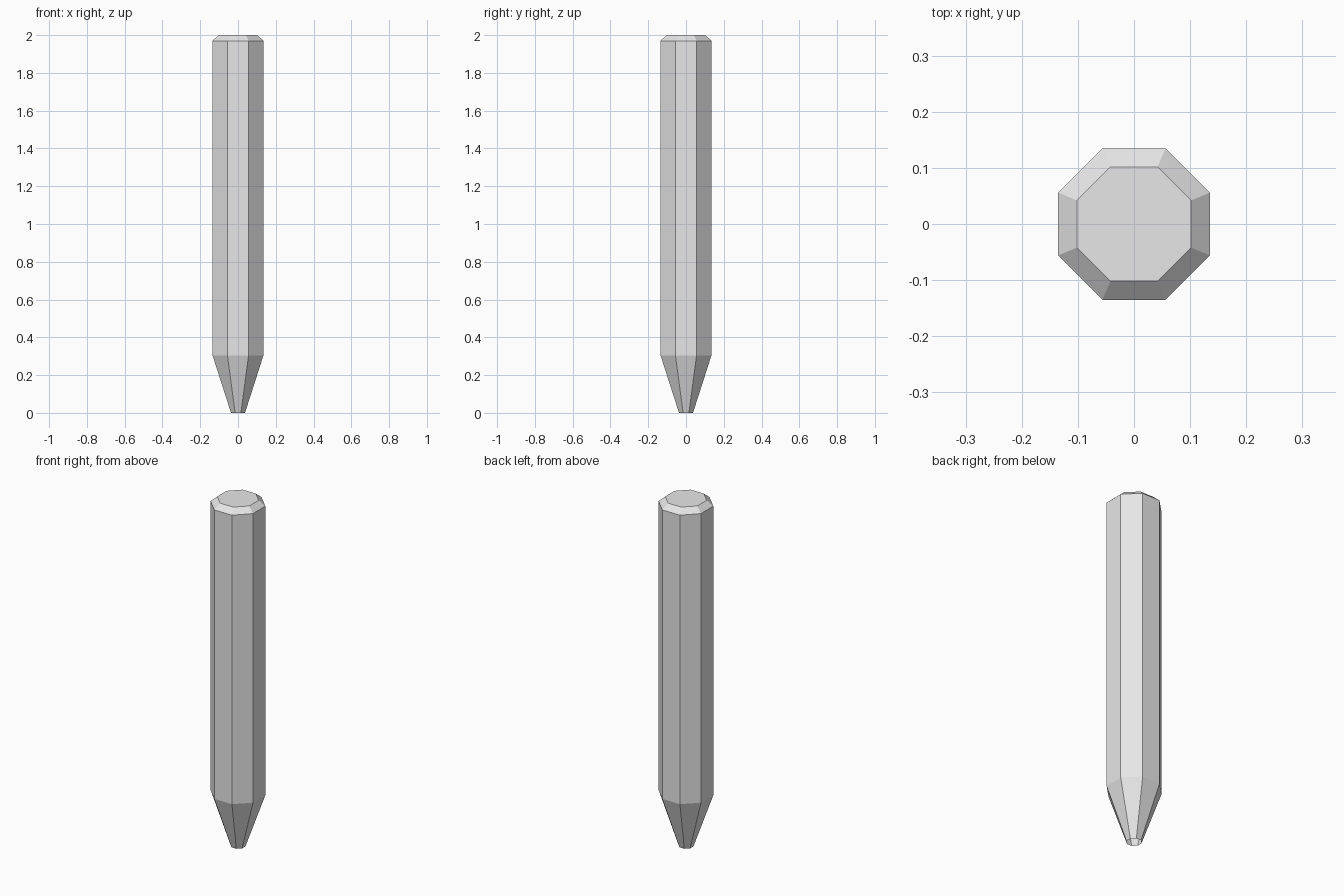
import bpy
import bmesh
from math import cos, sin, pi

cube = bpy.data.objects.get("Cube")
if cube:
    bpy.data.objects.remove(cube, do_unlink=True)

SIDES = 8
# Profile from the open tip upward: (half width across flats, height)
PROFILE = [(0.037, 0.0), (0.135, 0.305), (0.135, 1.97), (0.102, 2.0)]

grey = bpy.data.materials.new("light grey")
grey.use_nodes = True
colour = (0.8, 0.8, 0.8, 1)
grey.diffuse_color = colour
grey.node_tree.nodes["Principled BSDF"].inputs["Base Color"].default_value = colour


def ring(bm, flat, z):
    """Octagon with a flat side towards each axis."""
    radius = flat / cos(pi / SIDES)
    angles = [(2 * i + 1) * pi / SIDES for i in range(SIDES)]
    return [bm.verts.new((radius * cos(a), radius * sin(a), z)) for a in angles]


# Octagonal body: tapered tip, straight shaft, chamfered end
bm = bmesh.new()
rings = [ring(bm, flat, z) for flat, z in PROFILE]
for low, high in zip(rings, rings[1:]):
    for i in range(SIDES):
        j = (i + 1) % SIDES
        bm.faces.new((low[i], low[j], high[j], high[i]))

# Flat end cap; the tip stays open
bm.faces.new(rings[-1])

mesh = bpy.data.meshes.new("octagonal_stick")
bm.to_mesh(mesh)
bm.free()
mesh.materials.append(grey)
stick = bpy.data.objects.new("octagonal_stick", mesh)
bpy.context.collection.objects.link(stick)
